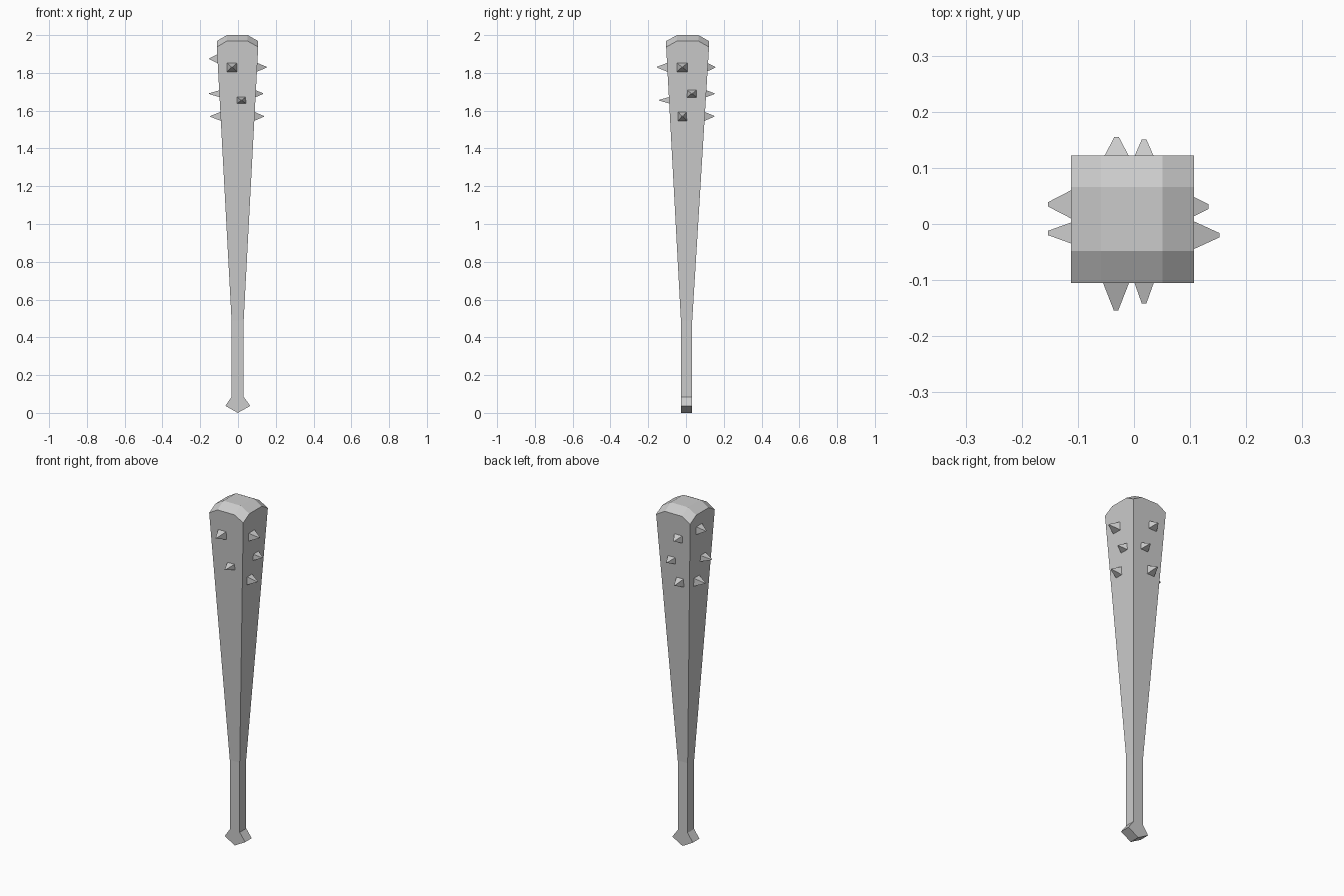
import bpy
import bmesh
from mathutils import Vector

if "Cube" in bpy.data.objects:
    bpy.data.objects.remove(bpy.data.objects["Cube"])


def make_object(name, bm):
    bmesh.ops.recalc_face_normals(bm, faces=bm.faces)
    mesh = bpy.data.meshes.new(name)
    bm.to_mesh(mesh)
    bm.free()
    obj = bpy.data.objects.new(name, mesh)
    bpy.context.collection.objects.link(obj)
    return obj


# Section bounds (x0, x1, y0, y1): handle and head
HANDLE = (-0.034, 0.030, -0.027, 0.033)
HEAD = (-0.112, 0.107, -0.105, 0.122)
Z_GRIP, Z_NECK, Z_HEAD = 0.085, 0.49, 1.937


def ring(bm, b, z):
    x0, x1, y0, y1 = b
    return [bm.verts.new((x, y, z)) for x, y in ((x0, y0), (x1, y0), (x1, y1), (x0, y1))]


# Club: square handle, tapered shaft, faceted domed top
bm = bmesh.new()
low, neck = ring(bm, HANDLE, Z_GRIP), ring(bm, HANDLE, Z_NECK)
xs = (HEAD[0], -0.059, 0.051, HEAD[1])
ys = (HEAD[2], -0.048, 0.066, HEAD[3])
lift = (0, 0.0315, 0.0315, 0)
cap = [[bm.verts.new((xs[i], ys[j], Z_HEAD + lift[i] + lift[j])) for j in range(4)]
       for i in range(4)]
for i in range(3):
    for j in range(3):
        bm.faces.new((cap[i][j], cap[i + 1][j], cap[i + 1][j + 1], cap[i][j + 1]))
rims = ([cap[i][0] for i in range(4)], [cap[3][j] for j in range(4)],
        [cap[i][3] for i in (3, 2, 1, 0)], [cap[0][j] for j in (3, 2, 1, 0)])
for k in range(4):
    n = (k + 1) % 4
    bm.faces.new((low[k], low[n], neck[n], neck[k]))
    bm.faces.new([neck[k], neck[n]] + rims[k][::-1])
# Pommel: pointed profile carried through the handle depth
profile = ((-0.067, 0.037), (-0.001, 0.0), (0.065, 0.037))
front = [low[0]] + [bm.verts.new((x, HANDLE[2], z)) for x, z in profile] + [low[1]]
back = [low[3]] + [bm.verts.new((x, HANDLE[3], z)) for x, z in profile] + [low[2]]
bm.faces.new(front)
bm.faces.new(back)
for a in range(4):
    bm.faces.new((front[a], front[a + 1], back[a + 1], back[a]))
make_object("club", bm)


# Spikes: four-sided, slightly blunted, standing on the tapered sides
def spike(name, axis, sign, along, z, tip, half_w, half_h):
    k = axis * 2 + (sign > 0)
    t = (z - Z_NECK) / (Z_HEAD - Z_NECK)
    surface = HANDLE[k] + (HEAD[k] - HANDLE[k]) * t - sign * 0.004
    bm = bmesh.new()

    def loop(d, w, h):
        verts = []
        for u, v in ((-w, -h), (w, -h), (w, h), (-w, h)):
            co = Vector((0, 0, z + v))
            co[axis], co[1 - axis] = d, along + u
            verts.append(bm.verts.new(co))
        return verts

    base, end = loop(surface, half_w, half_h), loop(sign * tip, 0.004, 0.002)
    for i in range(4):
        n = (i + 1) % 4
        bm.faces.new((base[i], base[n], end[n], end[i]))
    bm.faces.new(base)
    bm.faces.new(end)
    make_object(name, bm)


layout = {
    ("front", 1, -1): ((-0.032, 1.83, 0.154, 0.027, 0.025), (0.018, 1.655, 0.142, 0.024, 0.018)),
    ("back", 1, 1): ((-0.031, 1.83, 0.155, 0.027, 0.023), (0.018, 1.69, 0.151, 0.025, 0.020),
                     (-0.031, 1.57, 0.150, 0.024, 0.025)),
    ("right", 0, 1): ((-0.020, 1.83, 0.152, 0.029, 0.025), (0.031, 1.69, 0.133, 0.026, 0.020),
                      (-0.019, 1.57, 0.137, 0.024, 0.025)),
    ("left", 0, -1): ((0.035, 1.875, 0.153, 0.029, 0.025), (-0.016, 1.69, 0.153, 0.025, 0.019),
                      (0.035, 1.57, 0.147, 0.026, 0.025)),
}
for (side, axis, sign), spikes in layout.items():
    for i, s in enumerate(spikes):
        spike(f"spike_{side}_{i + 1}", axis, sign, *s)
